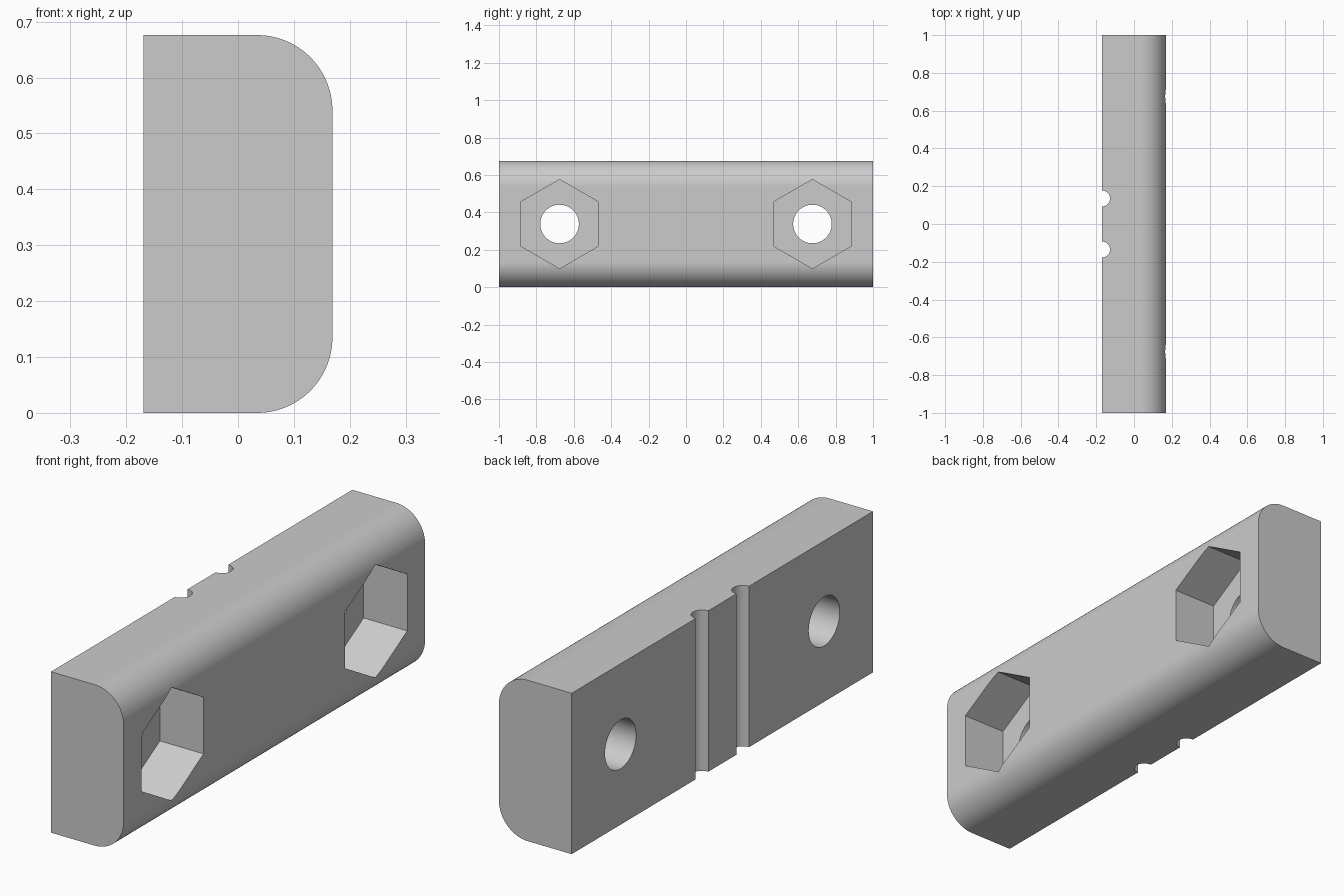
import bpy, bmesh
from math import sin, cos, pi, radians
from mathutils import Matrix

cube = bpy.data.objects.get("Cube")
if cube:
    bpy.data.objects.remove(cube, do_unlink=True)

HALF_X, HEIGHT, FILLET = 0.169, 0.676, 0.135
MID = HEIGHT / 2

grey = bpy.data.materials.new("plain grey")
grey.use_nodes = True
grey.diffuse_color = (0.6, 0.6, 0.6, 1)
grey.node_tree.nodes["Principled BSDF"].inputs["Base Color"].default_value = (0.6, 0.6, 0.6, 1)


def make_object(name, bm):
    bmesh.ops.recalc_face_normals(bm, faces=bm.faces)
    mesh = bpy.data.meshes.new(name)
    bm.to_mesh(mesh)
    bm.free()
    mesh.materials.append(grey)
    obj = bpy.data.objects.new(name, mesh)
    bpy.context.collection.objects.link(obj)
    return obj


def prism(name, sides, radius, length, centre, axis):
    """Regular prism along X or Z, with a corner pointing up when along X."""
    bm = bmesh.new()
    turn = Matrix.Rotation(pi / 2, 4, "Y") if axis == "X" else Matrix()
    ring = [bm.verts.new((radius * cos(2 * pi * i / sides), radius * sin(2 * pi * i / sides), -length / 2))
            for i in range(sides)]
    base = bm.faces.new(ring)
    top = bmesh.ops.extrude_face_region(bm, geom=[base])
    moved = [v for v in top["geom"] if isinstance(v, bmesh.types.BMVert)]
    bmesh.ops.translate(bm, verts=moved, vec=(0, 0, length))
    bmesh.ops.transform(bm, matrix=Matrix.Translation(centre) @ turn, verts=bm.verts)
    return make_object(name, bm)


# Block: profile with two rounded corners, extruded along the length
def corner(z, start, steps=24):
    return [(HALF_X - FILLET + FILLET * cos(start + pi / 2 * i / steps),
             z + FILLET * sin(start + pi / 2 * i / steps)) for i in range(steps + 1)]


profile = [(-HALF_X, HEIGHT), (-HALF_X, 0)]
profile += corner(FILLET, -pi / 2) + corner(HEIGHT - FILLET, 0)
bm = bmesh.new()
end = bm.faces.new([bm.verts.new((x, -1, z)) for x, z in profile])
result = bmesh.ops.extrude_face_region(bm, geom=[end])
bmesh.ops.translate(bm, vec=(0, 2, 0),
                    verts=[v for v in result["geom"] if isinstance(v, bmesh.types.BMVert)])
block = make_object("clamp_block", bm)

# Cutters: nut pockets, bolt holes and wire grooves, one of each per end
POCKET_FLOOR = -0.034
cutters = []
for side in (-1, 1):
    cutters.append(prism("nut_pocket_cutter", 6, 0.238, 0.4,
                         (POCKET_FLOOR + 0.2, side * MID * 2, MID), "X"))
    cutters.append(prism("bolt_hole_cutter", 64, 0.103, 1,
                         (0, side * MID * 2, MID), "X"))
    cutters.append(prism("groove_cutter", 48, 0.042, 1,
                         (-HALF_X, side * 0.135, MID), "Z"))

for cutter in cutters:
    cutter.hide_render = True
    mod = block.modifiers.new(cutter.name, "BOOLEAN")
    mod.operation, mod.solver, mod.object = "DIFFERENCE", "EXACT", cutter

# Apply the cuts, then drop the cutters
bpy.ops.object.select_all(action="DESELECT")
bpy.context.view_layer.objects.active = block
block.select_set(True)
for mod in list(block.modifiers):
    bpy.ops.object.modifier_apply(modifier=mod.name)
for cutter in cutters:
    bpy.data.objects.remove(cutter, do_unlink=True)

# Smooth curves, crisp edges, flat faces kept flat
bpy.ops.object.shade_smooth_by_angle(angle=radians(30))
weighted = block.modifiers.new("even_shading", "WEIGHTED_NORMAL")
weighted.keep_sharp = True
